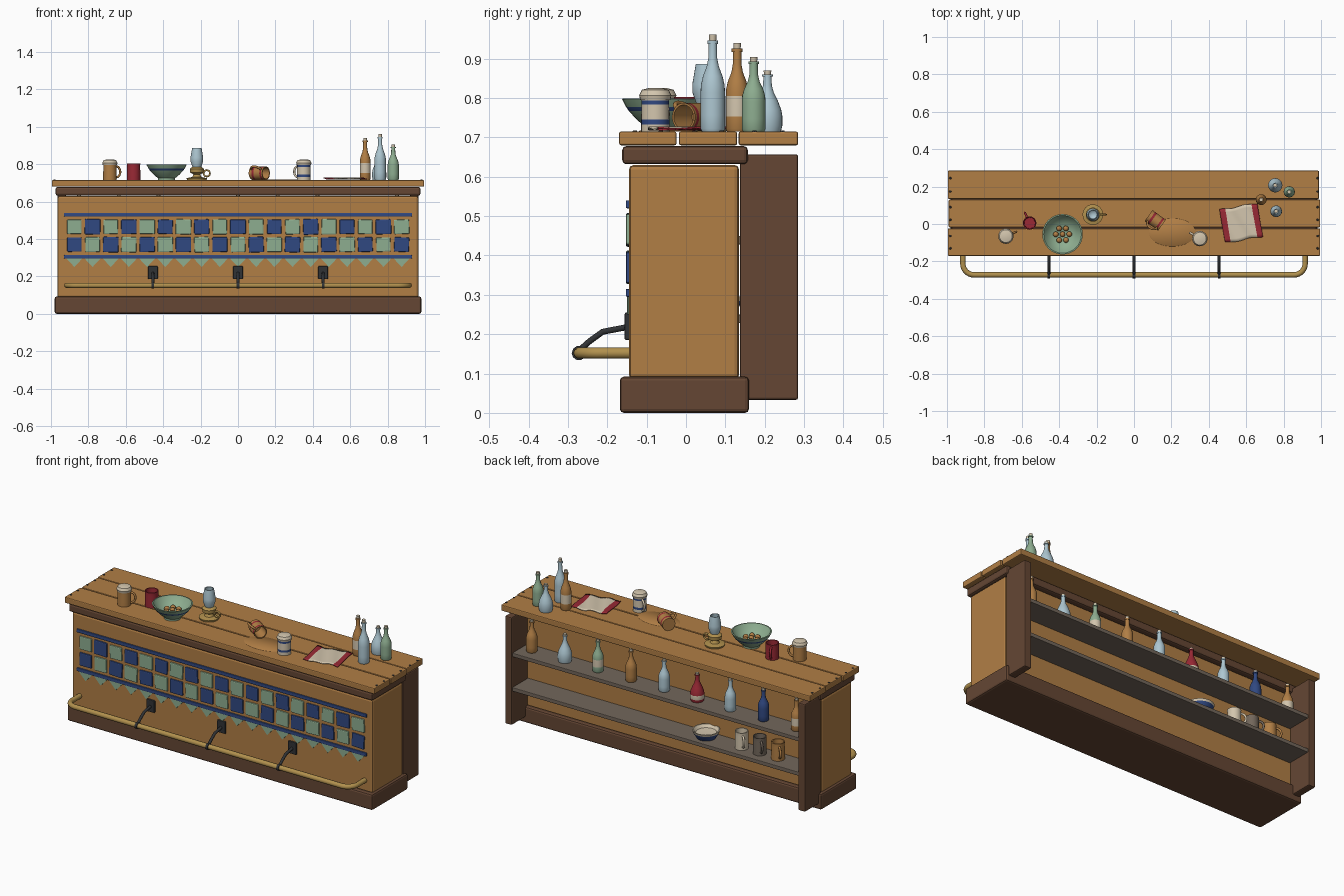
import bpy, bmesh, math, random
from mathutils import Matrix, Vector

random.seed(4)
if "Cube" in bpy.data.objects:
    bpy.data.objects.remove(bpy.data.objects["Cube"])


def colour(name, r, g, b):
    m = bpy.data.materials.new(name)
    m.use_nodes = True
    m.diffuse_color = (r, g, b, 1)
    node = next(n for n in m.node_tree.nodes if n.type == "BSDF_PRINCIPLED")
    node.inputs["Base Color"].default_value = (r, g, b, 1)
    node.inputs["Roughness"].default_value = 0.7
    return m


WOOD = colour("honey_wood", 0.44, 0.21, 0.06)
DARK = colour("dark_wood", 0.13, 0.062, 0.034)
BLUE = colour("deep_blue", 0.03, 0.065, 0.22)
GREEN = colour("sage_green", 0.27, 0.42, 0.28)
BRASS = colour("brass", 0.44, 0.28, 0.075)
IRON = colour("black_iron", 0.03, 0.032, 0.035)
CREAM = colour("cream", 0.65, 0.56, 0.42)
RED = colour("wine_red", 0.32, 0.022, 0.035)
GLASS = colour("pale_glass", 0.42, 0.57, 0.64)
GREY = colour("weathered_grey", 0.17, 0.135, 0.105)
TOP = 0.715


def finish(name, bm, mats, smooth=False):
    me = bpy.data.meshes.new(name)
    bmesh.ops.recalc_face_normals(bm, faces=bm.faces)
    bm.to_mesh(me)
    bm.free()
    for m in mats:
        me.materials.append(m)
    if smooth:
        me.shade_smooth()
        me.set_sharp_from_angle(angle=math.radians(38))
    ob = bpy.data.objects.new(name, me)
    bpy.context.scene.collection.objects.link(ob)
    return ob


def box(name, xs, ys, zs, mat, bevel=0.006):
    bm = bmesh.new()
    bmesh.ops.create_cube(bm, size=1)
    for v in bm.verts:
        v.co = [s[0] + (s[1] - s[0]) * (c + 0.5) for c, s in zip(v.co, (xs, ys, zs))]
    ob = finish(name, bm, [mat])
    if bevel:
        mod = ob.modifiers.new("soft_edges", "BEVEL")
        mod.width, mod.segments = bevel, 2
    return ob


def lathe(name, profile, loc, mat, steps=24):
    """Profile points are (radius, height) or (radius, height, colour of the next band)."""
    mats = [mat]
    bm = bmesh.new()
    rings = [[bm.verts.new((p[0] * math.cos(a), p[0] * math.sin(a), p[1]))
              for a in (math.tau * i / steps for i in range(steps))] for p in profile]
    for p, low, high in zip(profile, rings, rings[1:]):
        band = p[2] if len(p) > 2 else mat
        if band not in mats:
            mats.append(band)
        for i in range(steps):
            j = (i + 1) % steps
            bm.faces.new((low[i], low[j], high[j], high[i])).material_index = mats.index(band)
    bmesh.ops.remove_doubles(bm, verts=bm.verts, dist=1e-5)
    ob = finish(name, bm, mats, True)
    ob.location = loc
    return ob


def tube(name, points, radius, mat, closed=False):
    cu = bpy.data.curves.new(name, "CURVE")
    cu.dimensions, cu.bevel_depth, cu.bevel_resolution = "3D", radius, 3
    cu.use_fill_caps = True
    sp = cu.splines.new("POLY")
    sp.points.add(len(points) - 1)
    for p, co in zip(sp.points, points):
        p.co = (*co, 1)
    sp.use_cyclic_u = closed
    cu.materials.append(mat)
    ob = bpy.data.objects.new(name, cu)
    bpy.context.scene.collection.objects.link(ob)
    return ob


def bottle(name, x, y, z, h, r, mat, label=None, flask=False):
    label = label or mat
    if flask:
        body = [(1, .1), (1, .25), (.92, .36), (.7, .5), (.42, .64)]
    else:
        body = [(1, .03), (1, .17, label), (1, .4), (.97, .48), (.8, .57), (.5, .67)]
    if flask and label != mat:
        body[0] = (1, .1, label)
    neck = 0.011 / r
    shape = [(0, 0), (.9, 0), *body, (neck, .76), (neck * .95, .9), (neck * 1.25, .9),
             (neck * 1.25, .935), (neck * .8, .935, CREAM), (neck * .9, 1, CREAM), (0, 1)]
    return lathe(name, [(p[0] * r, p[1] * h, *p[2:]) for p in shape], (x, y, z), mat)


def mug(name, x, y, z, mat, band, turn=0, foam=False, h=0.088, r=0.036):
    shape = [(0, 0), (r, 0), (r, .2 * h, band), (r, .34 * h), (r * .98, .78 * h, band), (r * .98, .9 * h),
             (r, h), (r * .85, h), (r * .8, .12 * h), (0, .12 * h)]
    ob = lathe(name, shape, (x, y, z), mat)
    ob.rotation_euler.z = turn
    arc = [math.pi * (i / 10 - 0.5) for i in range(11)]
    grip = tube(name + "_handle", [(r * .95 + .026 * math.cos(a), 0, h * .5 + .03 * math.sin(a))
                                   for a in arc], 0.006, mat)
    grip.parent = ob
    if foam:
        top = lathe(name + "_foam", [(0, h - .008), (r * 1.06, h - .008), (r * 1.14, h + .004),
                                     (r * .95, h + .018), (r * .5, h + .022), (0, h + .023)], (0, 0, 0), CREAM)
        top.parent = ob
    return ob


# Counter carcass
box("plinth", (-.98, .98), (-.168, .16), (0, .092), DARK, .01)
box("counter_body", (-.965, .965), (-.145, .135), (.085, .63), WOOD, .012)
box("cornice", (-.975, .975), (-.162, .157), (.632, .678), DARK, .01)
for i, (y0, y1) in enumerate([(-.17, -.024), (-.018, .13), (.134, .285)]):
    box(f"top_plank_{i}", (-.995 + .004 * (i == 1), .995 - .006 * (i == 2)), (y0, y1), (.68, TOP), WOOD, .005)
    for x in (-.982, .982):
        for y in (y0 + .04, y1 - .04):
            lathe("plank_nail", [(0, 0), (.007, 0), (.005, .003), (0, .004)], (x, y, TOP - .001), IRON, 8)
for side in (-1, 1):
    box("back_side_panel", sorted((side * .92, side * .964)), (.137, .285), (.033, .657), DARK, .006)
for name, z in (("lower_shelf", .25), ("upper_shelf", .45)):
    box(name, (-.925, .925), (.13, .278), (z - .022, z), GREY, .003)

# Tiled front: trim, chequered tiles, pennants
for z in (.53, .305):
    box("tile_trim", (-.93, .93), (-.153, -.14), (z - .01, z + .01), BLUE, .003)
pitch = .0972
pennants = bmesh.new()
for i in range(19):
    x = (i - 9) * pitch
    for row, z in enumerate((.465, .37)):
        w, h = (random.uniform(.038, .042) for _ in "ab")
        tile = box("tile", (-w, w), (-.007, .008), (-h, h), BLUE if (i + row) % 2 else GREEN, .005)
        tile.location = (x, -.146, z)
        tile.rotation_euler.y = random.uniform(-.04, .04)
    front, back = ([pennants.verts.new((x + dx, y, z)) for dx, z in ((-.044, .297), (.044, .297), (0, .25))]
                   for y in (-.15, -.144))
    pennants.faces.new(front)
    pennants.faces.new(back)
    for a, b in ((0, 1), (1, 2), (2, 0)):
        pennants.faces.new((front[a], front[b], back[b], back[a]))
finish("pennants", pennants, [GREEN])

# Foot rail with rounded corners and iron brackets
bend = [(.855 + .06 * math.cos(a), -.212 - .06 * math.sin(a), .152) for a in
        (math.pi / 2 * i / 8 for i in range(9))]
half = [(.915, -.14, .152)] + bend
tube("foot_rail", half + [(-x, y, z) for x, y, z in reversed(half)], .0145, BRASS)
for x in (-.455, 0, .455):
    box("bracket_plate", (x - .026, x + .026), (-.156, -.14), (.185, .255), IRON, .004)
    tube("bracket_arm", [(x, -.15, .218), (x, -.212, .206), (x, -.245, .182), (x, -.272, .158)], .008, IRON)
    tube("bracket_collar", [(x - .007, -.272, .152), (x + .007, -.272, .152)], .0185, IRON)

# Mugs on the counter
mug("foaming_wood_mug", -.685, -.065, TOP, WOOD, WOOD, .4, True)
mug("red_mug", -.558, .005, TOP, RED, RED, 2.0)
mug("foaming_cream_mug", .352, -.078, TOP, CREAM, BLUE, 2.6, True)
tipped = mug("tipped_mug", 0, 0, 0, WOOD, RED)
tipped.matrix_world = (Matrix.Translation((.078, .045, TOP + .037)) @ Matrix.Rotation(-.62, 4, "Z")
                       @ Matrix.Rotation(math.pi / 2, 4, "Y") @ Matrix.Rotation(-2.2, 4, "Z"))
puddle = lathe("spilled_puddle", [(0, 0), (1, 0), (.97, .002), (0, .003)], (.205, -.045, TOP), WOOD, 32)
puddle.scale = (.125, .075, 1)

# Bowl of nuts
lathe("bowl", [(0, 0), (.046, 0), (.046, .01), (.07, .03), (.09, .052, BLUE), (.097, .062), (.108, .083),
               (.101, .084), (.085, .058), (.05, .03), (0, .024)], (-.382, -.055, TOP), GREEN, 32)
for i in range(7):
    bm = bmesh.new()
    bmesh.ops.create_icosphere(bm, subdivisions=2, radius=.015)
    nut = finish("nut", bm, [WOOD], True)
    d = .036 * (i > 0)
    nut.location = (-.382 + d * math.cos(i * 1.05), -.055 + d * math.sin(i * 1.05), TOP + .042)

# Oil lamp
lathe("lamp_base", [(0, 0), (.052, 0), (.055, .01), (.025, .016), (.018, .03), (.036, .04), (.038, .06),
                    (.024, .07), (0, .07)], (-.22, .05, TOP), BRASS)
lathe("lamp_chimney", [(0, .066), (.022, .066), (.034, .1), (.034, .12), (.025, .172), (.021, .172),
                       (.028, .12), (0, .085)], (-.22, .05, TOP), GLASS)
tube("lamp_ring", [(-.167 + .017 * math.cos(a), .05, TOP + .036 + .017 * math.sin(a)) for a in
                   (math.tau * i / 16 for i in range(16))], .005, BRASS, True)

# Folded cloth with coloured ends
bm = bmesh.new()
bmesh.ops.create_grid(bm, x_segments=20, y_segments=10, size=.5)
for f in bm.faces:
    f.material_index = int(abs(f.calc_center_median().x) > .35)
for v in bm.verts:
    x, y = v.co.x, v.co.y
    v.co = Vector((.205 * x, .18 * y + .004 * math.sin(9 * x), .006 + .003 * math.sin(14 * x + 5 * y)))
cloth = finish("bar_cloth", bm, [CREAM, RED], True)
cloth.location, cloth.rotation_euler.z = (.573, .005, TOP), .17
cloth.modifiers.new("thickness", "SOLIDIFY").thickness = .004

# Bottles on the counter
bottle("amber_bottle", .68, .13, TOP, .225, .029, WOOD, CREAM)
bottle("clear_bottle", .76, .068, TOP, .247, .031, GLASS)
bottle("green_bottle", .83, .172, TOP, .19, .03, GREEN)
bottle("round_flask", .755, .207, TOP, .155, .038, GLASS, None, True)

# Shelf stock at the back
stock = [(WOOD, None, 0), (GLASS, None, 1), (GREEN, CREAM, 0), (WOOD, None, 0), (GLASS, None, 0),
         (RED, CREAM, 1), (GLASS, None, 0), (BLUE, None, 0), (WOOD, CREAM, 0)]
for i, (mat, label, flask) in enumerate(stock):
    bottle("shelf_bottle", .85 - i * .2125, .2, .45, .16 if flask else .185, .038 if flask else .03,
           mat, label, flask)
for x, mat in ((-.497, CREAM), (-.614, GREY), (-.731, WOOD)):
    mug("shelf_mug", x, .2, .25, mat, mat, 2.4, h=.1)
lathe("shelf_dish", [(0, 0, BLUE), (.05, 0, BLUE), (.066, .025, BLUE), (.07, .034), (.074, .046),
                     (.068, .046), (.055, .03), (0, .026)], (-.27, .2, .25), CREAM)
